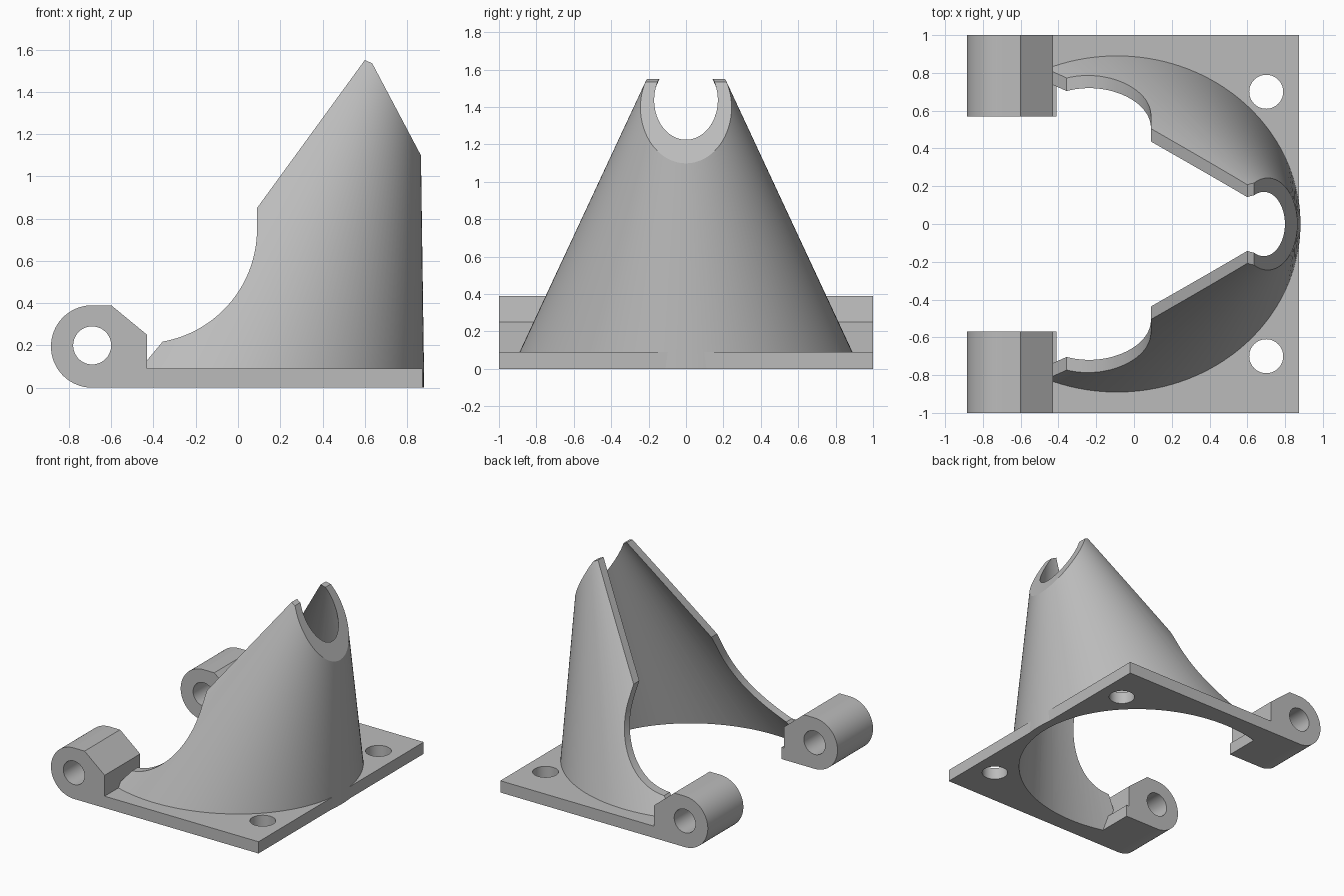
import bpy, bmesh
from math import cos, sin, pi, radians
from mathutils import Vector

if "Cube" in bpy.data.objects:
    bpy.data.objects.remove(bpy.data.objects["Cube"])

grey = bpy.data.materials.new("light grey")
grey.use_nodes = True
grey.diffuse_color = (0.5, 0.5, 0.5, 1)
grey.node_tree.nodes["Principled BSDF"].inputs["Base Color"].default_value = (0.5, 0.5, 0.5, 1)

WALL = 0.065


def add(name, bm):
    bmesh.ops.recalc_face_normals(bm, faces=bm.faces[:])
    mesh = bpy.data.meshes.new(name)
    bm.to_mesh(mesh)
    bm.free()
    mesh.materials.append(grey)
    ob = bpy.data.objects.new(name, mesh)
    bpy.context.scene.collection.objects.link(ob)
    return ob


def loft(name, lower, upper, clip_x=None):
    """Solid between two rings with the same number of points."""
    bm = bmesh.new()
    a = [bm.verts.new(p) for p in lower]
    b = [bm.verts.new(p) for p in upper]
    bm.faces.new(a)
    bm.faces.new(b)
    for i in range(len(a)):
        j = (i + 1) % len(a)
        bm.faces.new((a[i], a[j], b[j], b[i]))
    if clip_x is not None:
        geom = bm.verts[:] + bm.edges[:] + bm.faces[:]
        bmesh.ops.bisect_plane(bm, geom=geom, plane_co=(clip_x, 0, 0),
                               plane_no=(1, 0, 0), clear_inner=True)
        bmesh.ops.holes_fill(bm, edges=[e for e in bm.edges if e.is_boundary])
    return add(name, bm)


def prism(name, profile, y0, y1):
    return loft(name, [(x, y0, z) for x, z in profile], [(x, y1, z) for x, z in profile])


def box(name, x0, x1, y0, y1, z0, z1):
    return prism(name, [(x0, z0), (x1, z0), (x1, z1), (x0, z1)], y0, y1)


def arc(cx, cz, r, start, end, n):
    angles = [radians(start + (end - start) * i / n) for i in range(n + 1)]
    return [(cx + r * cos(t), cz + r * sin(t)) for t in angles]


def cone(name, z0, z1, inset, clip_x=None):
    """Leaning elliptical cone, shrunk sideways by inset."""
    def ring(z, n=144):
        t = (z - 0.09) / 1.91
        cx, a, b = -0.09 + 0.943 * t, 0.97 * (1 - t) - inset, 0.89 * (1 - t) - inset
        return [(cx + a * cos(2 * pi * i / n), b * sin(2 * pi * i / n), z) for i in range(n)]
    return loft(name, ring(z0), ring(z1), clip_x)


def boolean(ob, cutter, operation="DIFFERENCE"):
    """Apply a boolean and remove the cutter."""
    cutter.hide_render = True
    mod = ob.modifiers.new("cut", "BOOLEAN")
    mod.operation, mod.solver, mod.object = operation, "EXACT", cutter
    bpy.context.view_layer.update()
    mesh = bpy.data.meshes.new_from_object(ob.evaluated_get(bpy.context.evaluated_depsgraph_get()))
    ob.modifiers.clear()
    ob.data = mesh
    bpy.data.objects.remove(cutter)


# Cone shell, trimmed by a side profile
shell = cone("cone_shell", 0, 1.7, 0)
boolean(shell, cone("shell_core", -0.1, 1.75, WALL))
trim = [(-0.43, -0.05), (1.0, -0.05), (1.0, 0.845), (0.635, 1.535), (0.6, 1.55), (0.09, 0.85)]
trim += arc(-0.45, 0.75, 0.54, 0, -80, 32) + [(-0.43, 0.13)]
boolean(shell, prism("shell_trim", trim, -1.2, 1.2), "INTERSECT")

# Base plate with open middle and two screw holes
plate = box("base_plate", -0.43, 0.874, -1, 1, 0, 0.09)
boolean(plate, cone("plate_opening", -0.1, 0.3, WALL / 2, clip_x=-0.41))
boolean(plate, box("plate_gap", -0.6, -0.3, -0.57, 0.57, -0.1, 0.2))
for side in (-1, 1):
    low, high = [[(0.7 + x, 0.7 * side + y, z) for x, y in arc(0, 0, 0.09, 0, 352.5, 47)]
                 for z in (-0.1, 0.2)]
    boolean(plate, loft("screw_hole", low, high))

# Hinge lugs with pin holes
lug_profile = arc(-0.69, 0.195, 0.195, 90, 270, 40) + [(-0.43, 0), (-0.43, 0.25), (-0.6, 0.39)]
lugs = []
for side, name in ((-1, "right_hinge_lug"), (1, "left_hinge_lug")):
    lug = prism(name, lug_profile, 0.57 * side, side)
    boolean(lug, prism("pin_hole", arc(-0.69, 0.2, 0.09, 0, 352.5, 47), 0.4 * side, 1.2 * side))
    lugs.append(lug)

# Smooth curved faces, keep edges sharp
bpy.ops.object.select_all(action="DESELECT")
for ob in [shell, plate] + lugs:
    ob.select_set(True)
bpy.context.view_layer.objects.active = shell
bpy.ops.object.shade_smooth_by_angle(angle=radians(25))
